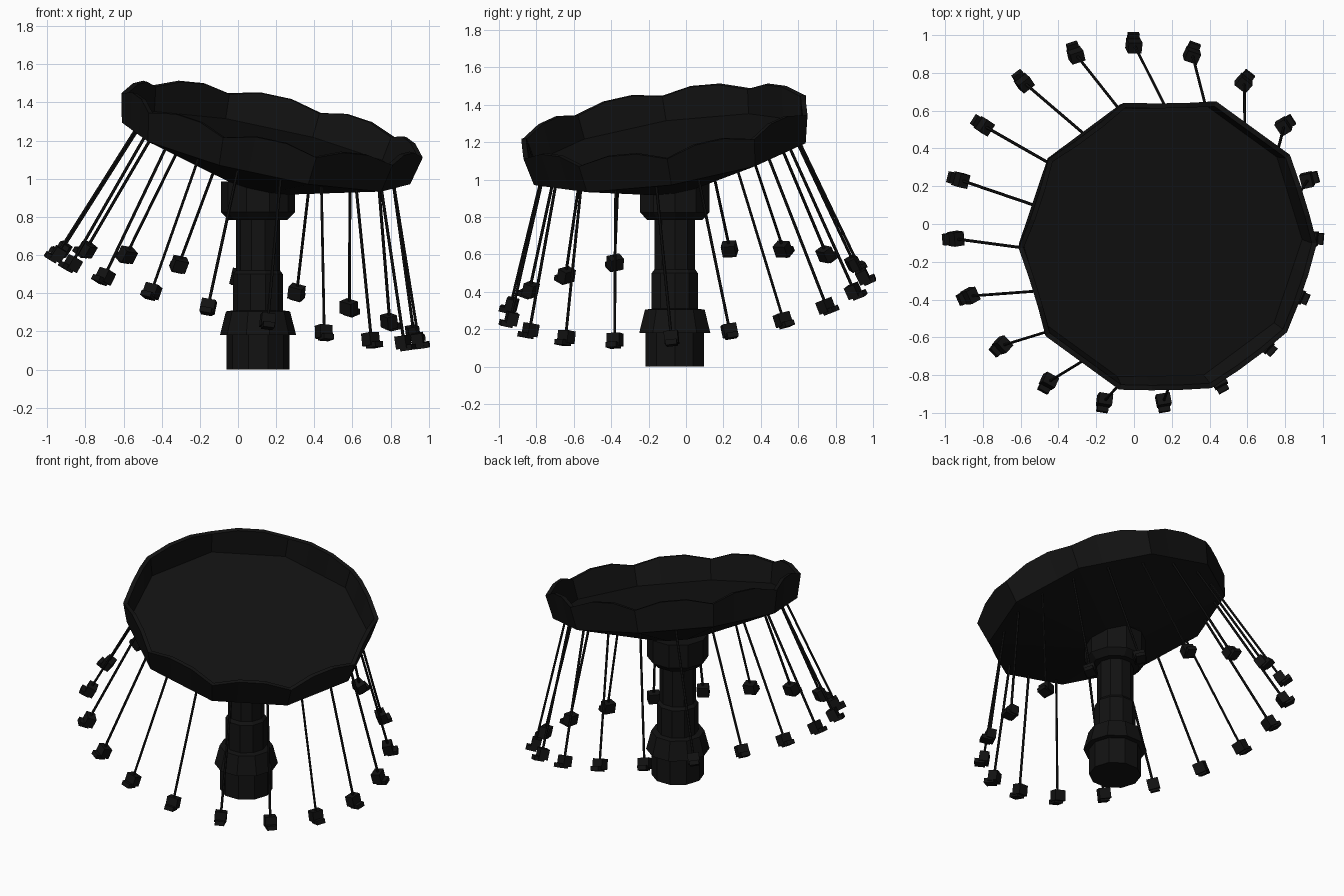
import bpy, bmesh
from math import cos, sin, radians, pi
from mathutils import Vector, Matrix

if "Cube" in bpy.data.objects:
    bpy.data.objects.remove(bpy.data.objects["Cube"])

mat = bpy.data.materials.new("black")
mat.diffuse_color = (0.006, 0.006, 0.006, 1)
mat.use_nodes = True
mat.node_tree.nodes["Principled BSDF"].inputs["Base Color"].default_value = mat.diffuse_color
COL = Vector((0.105, -0.06, 0))
SIDES = 10


def finish(name, bm):
    bmesh.ops.recalc_face_normals(bm, faces=bm.faces)
    me = bpy.data.meshes.new(name)
    bm.to_mesh(me)
    bm.free()
    me.materials.append(mat)
    ob = bpy.data.objects.new(name, me)
    bpy.context.collection.objects.link(ob)
    return ob


def loft(name, rings):
    """Skin a list of point rings and cap both ends."""
    bm = bmesh.new()
    loops = [[bm.verts.new(p) for p in r] for r in rings]
    n = len(loops[0])
    for a, b in zip(loops, loops[1:]):
        for i in range(n):
            j = (i + 1) % n
            bm.faces.new((a[i], a[j], b[j], b[i]))
    bm.faces.new(loops[0])
    bm.faces.new(loops[-1])
    return finish(name, bm)


def corner(r, i, z=0):
    a = 2 * pi * i / SIDES
    return Vector((r * cos(a), r * sin(a), z))


def turned(name, profile):
    loft(name, [[COL + corner(r, i, z) for i in range(SIDES)] for r, z in profile])


# Central column
turned("base_drum", [(0.165, 0), (0.165, 0.2)])
turned("base_skirt", [(0.2, 0.18), (0.168, 0.305), (0.13, 0.31)])
turned("lower_column", [(0.13, 0.29), (0.13, 0.5), (0.115, 0.52)])
turned("upper_column", [(0.115, 0.5), (0.115, 0.82)])
turned("collar", [(0.155, 0.785), (0.195, 0.825), (0.195, 0.985)])

# Tilted canopy with scalloped rim and recessed top
tilt = Matrix.Translation(COL + Vector((0, 0, 0.94))) @ \
    Matrix.Rotation(radians(15), 4, Vector((0.158, 0.217, 0)))


def canopy_ring(r, h, bump=0):
    pts = []
    for i in range(SIDES):
        for k in range(3):
            p = corner(r, i).lerp(corner(r, i + 1), k / 3)
            p.z = h + (bump if k else 0)
            pts.append(tilt @ p)
    return pts


loft("canopy", [canopy_ring(0.2, 0.03), canopy_ring(0.773, 0.2),
                canopy_ring(0.808, 0.352, 0.04), canopy_ring(0.78, 0.352, 0.04),
                canopy_ring(0.755, 0.225)])


# Swings hanging round the canopy
def add_box(bm, m, lo, hi):
    lo, hi = Vector(lo), Vector(hi)
    bmesh.ops.create_cube(bm, size=1, matrix=m @ Matrix.Translation((lo + hi) / 2)
                          @ Matrix.Diagonal((*(hi - lo), 1)))


COUNT = 19
for s in range(COUNT):
    a = pi / 2 + 2 * pi * s / COUNT
    seat = Vector((0.95 * cos(a), 0.95 * sin(a), 0.39 + 0.245 * cos(a - radians(157))))
    b = a - radians(2)
    top = tilt @ Vector((0.69 * cos(b), 0.69 * sin(b), 0.2))
    up = (top - seat).normalized()
    side = up.cross(Vector((cos(a), sin(a), 0))).normalized()
    out = side.cross(up)
    frame = Matrix((out, side, up)).transposed().to_4x4()

    # Hanging rod
    bm = bmesh.new()
    length = (top - seat).length
    bmesh.ops.create_cone(bm, cap_ends=True, segments=6, radius1=0.008, radius2=0.008,
                          depth=length,
                          matrix=Matrix.Translation((top + seat) / 2) @ frame)
    finish(f"hanging_rod_{s + 1}", bm)

    # Seat body with a footplate facing outward
    bm = bmesh.new()
    m = Matrix.Translation(seat) @ frame
    add_box(bm, m, (-0.035, -0.037, -0.034), (0.025, 0.037, 0.034))
    add_box(bm, m, (-0.015, -0.03, -0.047), (0.052, 0.03, -0.018))
    finish(f"seat_{s + 1}", bm)
